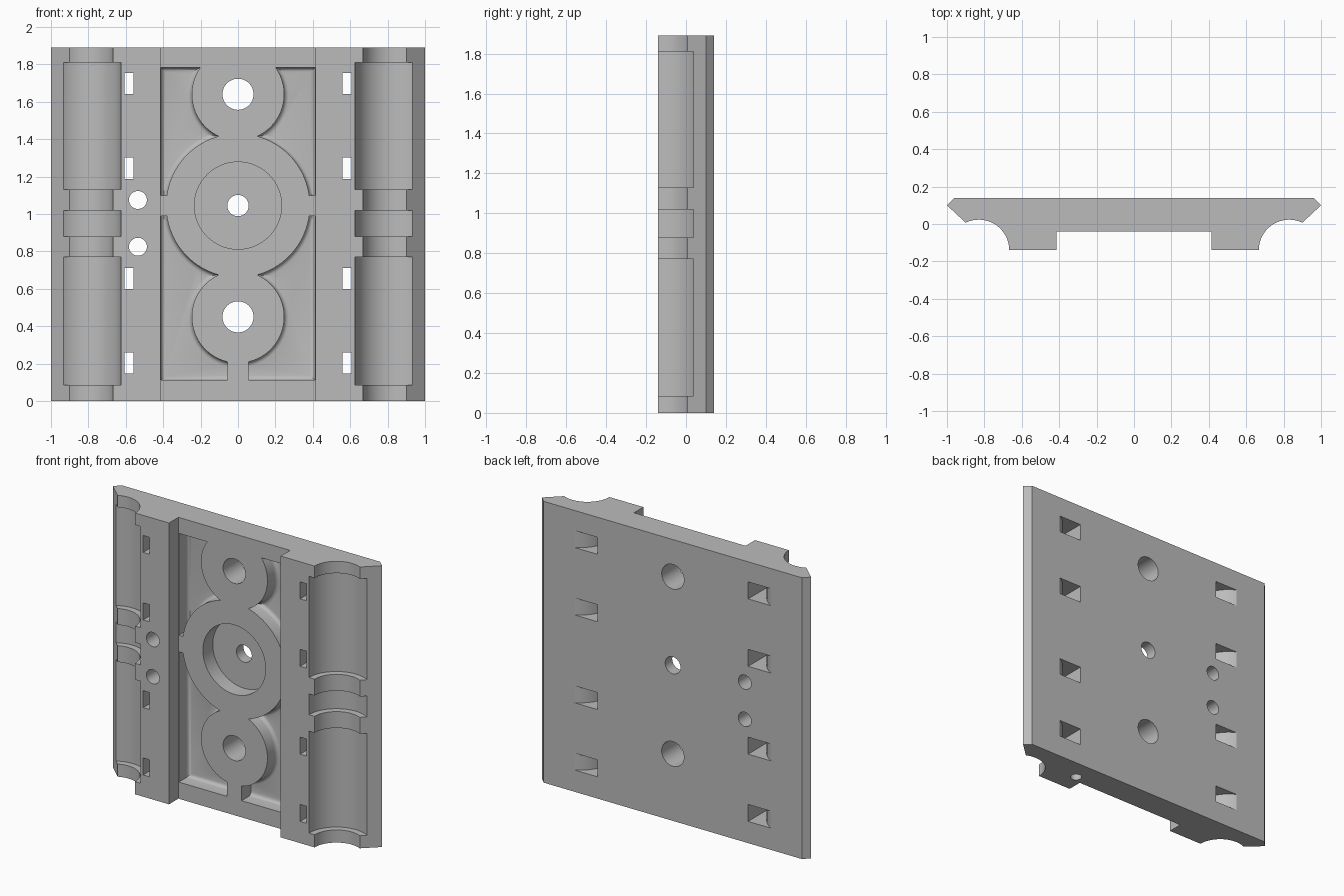
import bpy, bmesh, math

if "Cube" in bpy.data.objects:
    bpy.data.objects.remove(bpy.data.objects["Cube"])

H = 1.89                  # plate height
AX, AY = 0.83, -0.14      # axis of the bearing seats (x, y)


def arc(cx, cy, r, a0, a1, n):
    return [(cx + r * math.cos(math.radians(a0 + (a1 - a0) * i / n)),
             cy + r * math.sin(math.radians(a0 + (a1 - a0) * i / n))) for i in range(n + 1)]


def new_object(name, bm):
    bmesh.ops.recalc_face_normals(bm, faces=bm.faces[:])
    mesh = bpy.data.meshes.new(name)
    bm.to_mesh(mesh)
    bm.free()
    ob = bpy.data.objects.new(name, mesh)
    bpy.context.collection.objects.link(ob)
    return ob


def loft(name, rings):
    """Closed solid through rings with equal point counts."""
    bm = bmesh.new()
    vs = [[bm.verts.new(p) for p in ring] for ring in rings]
    n = len(vs[0])
    for a, b in zip(vs, vs[1:]):
        for i in range(n):
            bm.faces.new((a[i], a[(i + 1) % n], b[(i + 1) % n], b[i]))
    bm.faces.new(vs[0][::-1])
    bm.faces.new(vs[-1])
    return new_object(name, bm)


def prism_z(name, pts, z0, z1):
    return loft(name, [[(x, y, z) for x, y in pts] for z in (z0, z1)])


def turned_y(name, x, z, profile, n=96):
    """Round solid along y from (radius, y) pairs."""
    return loft(name, [[(px, y, pz) for px, pz in arc(x, z, r, 0, 360, n)[:-1]]
                       for r, y in profile])


def box(name, x0, x1, y0, y1, z0, z1):
    return prism_z(name, [(x0, y0), (x1, y0), (x1, y1), (x0, y1)], z0, z1)


def cut(target, cutters):
    for c in cutters:
        mod = target.modifiers.new("cut", 'BOOLEAN')
        mod.operation = 'DIFFERENCE'
        mod.solver = 'EXACT'
        mod.object = c
        bpy.context.view_layer.objects.active = target
        bpy.ops.object.modifier_apply(modifier=mod.name)
        bpy.data.objects.remove(c, do_unlink=True)


# Plate: extruded section with chamfered edges, bearing grooves and centre channel
right = [(0.415, -0.04), (0.415, -0.14)]
right += arc(AX, AY, 0.163, 180, 64.5, 24)
right += [(1.0, 0.10), (0.96, 0.14)]
left = [(-x, y) for x, y in reversed(right)]
plate = prism_z("mounting_plate", right + left, 0, H)

# Wider bearing seats in both grooves
cutters = []
for s in (-1, 1):
    for z0, z1 in ((0.085, 0.77), (0.88, 1.02), (1.13, 1.81)):
        seat = arc(s * AX, AY, 0.205, 0, 360, 72)[:-1]
        cutters.append(prism_z("bearing_seat", seat, z0, z1))

# Strap slots: straight at the front, flaring around the bearing at the back
slot = [(0.56, 0.2), (0.56, -0.2), (0.607, -0.2)]
slot += arc(AX, -0.06, 0.223, 180, 116, 12)
slot += [(0.735, 0.2)]
for s in (-1, 1):
    for z in (0.203, 0.655, 1.245, 1.698):
        cutters.append(prism_z("strap_slot", [(s * x, y) for x, y in slot], z - 0.057, z + 0.057))
cut(plate, cutters)

# Centre pocket with a rounded floor edge, leaving flared round islands
FLOOR, R = 0.06, 0.025
fillet = [(R * (1 - math.cos(t)), FLOOR - R + R * math.sin(t))
          for t in (math.radians(a) for a in (0, 22.5, 45, 67.5, 90))]
rings = []
for d, y in [(0, -0.07)] + fillet:
    x, z0, z1 = 0.412 - d, 0.112 + d, 1.783 - d
    rings.append([(-x, y, z0), (x, y, z0), (x, y, z1), (-x, y, z1)])
pocket = loft("pocket", rings)

islands = []
for z, r in ((1.64, 0.247), (1.045, 0.385), (0.45, 0.247)):
    prof = [(r, -0.1)] + [(r + d, y) for d, y in fillet] + [(r + R, 0.1)]
    islands.append(turned_y("island", 0, z, prof))
islands.append(box("stem", -0.055, 0.055, -0.1, 0.1, 0.05, 0.4))
islands.append(box("cross_rib", -0.5, 0.5, -0.1, 0.1, 0.988, 1.098))
cut(pocket, islands)

# Centre recess, screw holes and blind hole in the lower edge
holes = [pocket, turned_y("recess", 0, 1.045, [(0.233, -0.1), (0.233, 0.065)])]
for x, z, r in ((0, 1.64, 0.083), (0, 0.45, 0.083), (0, 1.045, 0.057),
                (-0.535, 1.075, 0.048), (-0.535, 0.825, 0.048)):
    holes.append(turned_y("screw_hole", x, z, [(r, -0.3), (r, 0.3)], 48))
holes.append(prism_z("edge_hole", arc(0.48, 0.0, 0.036, 0, 360, 32)[:-1], -0.1, 0.2))
cut(plate, holes)

# Colour and shading
grey = bpy.data.materials.new("plain_grey")
grey.diffuse_color = (0.5, 0.5, 0.5, 1)
grey.use_nodes = True
grey.node_tree.nodes["Principled BSDF"].inputs["Base Color"].default_value = grey.diffuse_color
plate.data.materials.clear()
plate.data.materials.append(grey)
for p in plate.data.polygons:
    p.material_index = 0
bpy.ops.object.select_all(action='DESELECT')
plate.select_set(True)
bpy.context.view_layer.objects.active = plate
bpy.ops.object.shade_smooth_by_angle(angle=math.radians(25))
